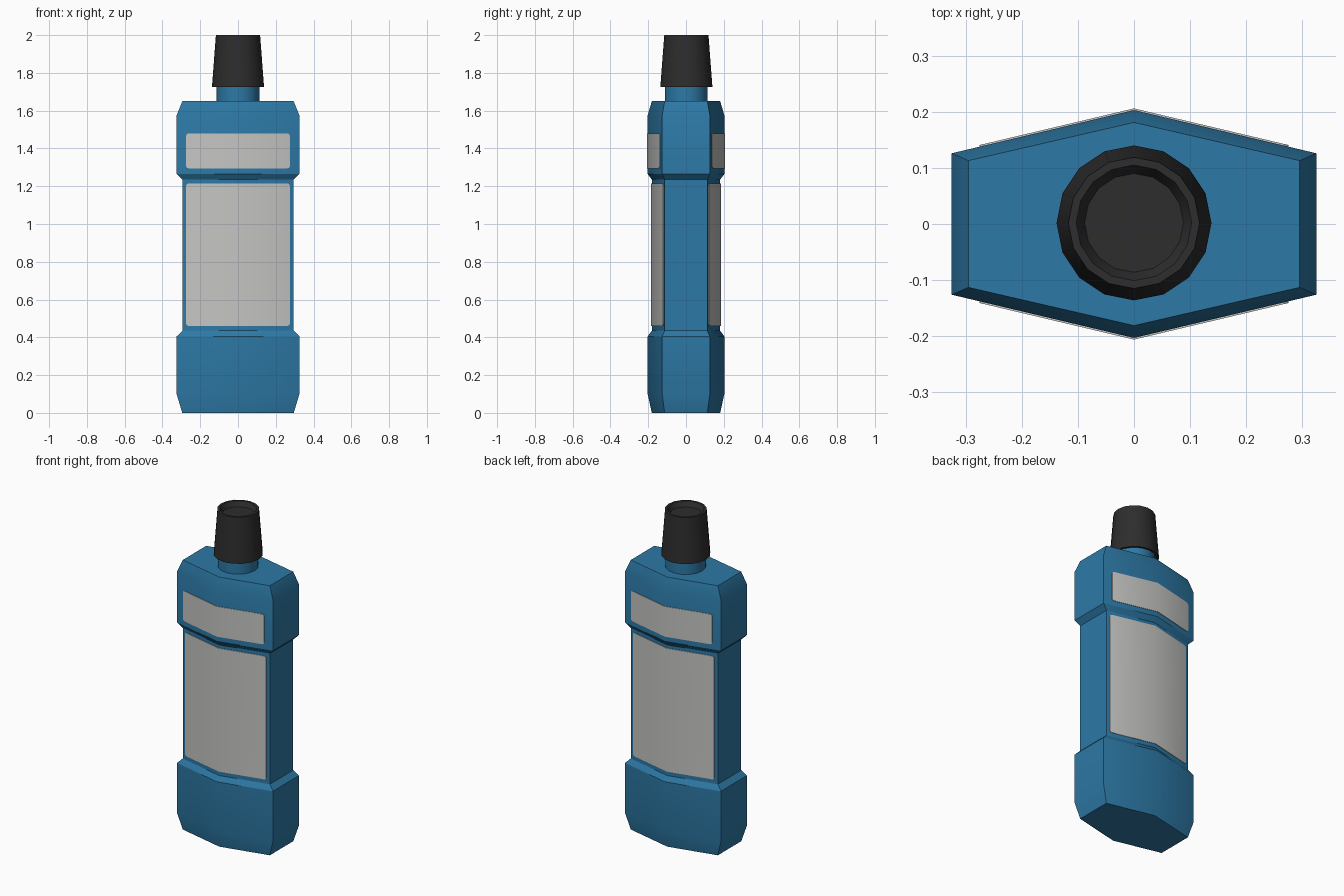
import bpy, bmesh, math

cube = bpy.data.objects.get("Cube")
if cube:
    bpy.data.objects.remove(cube, do_unlink=True)


def material(name, rgb):
    m = bpy.data.materials.new(name)
    m.use_nodes = True
    m.diffuse_color = (*rgb, 1)
    m.node_tree.nodes["Principled BSDF"].inputs["Base Color"].default_value = (*rgb, 1)
    return m


blue = material("bottle blue", (0.026, 0.19, 0.38))
grey = material("label grey", (0.56, 0.56, 0.55))
black = material("cap black", (0.026, 0.026, 0.026))


def finish(name, bm, mat, angle=30):
    bmesh.ops.recalc_face_normals(bm, faces=bm.faces)
    mesh = bpy.data.meshes.new(name)
    bm.to_mesh(mesh)
    bm.free()
    mesh.materials.append(mat)
    obj = bpy.data.objects.new(name, mesh)
    bpy.context.collection.objects.link(obj)
    bpy.ops.object.select_all(action="DESELECT")
    obj.select_set(True)
    bpy.context.view_layer.objects.active = obj
    bpy.ops.object.shade_smooth_by_angle(angle=math.radians(angle))
    return obj


def loft(name, rings, mat):
    """Skin a stack of equal-sized rings and close both ends."""
    bm = bmesh.new()
    loops = [[bm.verts.new(p) for p in ring] for ring in rings]
    n = len(loops[0])
    for a, b in zip(loops, loops[1:]):
        for i in range(n):
            j = (i + 1) % n
            bm.faces.new((a[i], a[j], b[j], b[i]))
    bm.faces.new(loops[0])
    bm.faces.new(loops[-1])
    return finish(name, bm, mat)


# Half width, side half depth and centre half depth of the two hexagons
WIDE = (0.325, 0.126, 0.203)
SLIM = (0.295, 0.113, 0.181)


def hexagon(size, z):
    w, s, c = size
    return [(w, -s, z), (w, s, z), (0, c, z), (-w, s, z), (-w, -s, z), (0, -c, z)]


def circle(r, z, sides=16):
    steps = [2 * math.pi * i / sides for i in range(sides)]
    return [(r * math.cos(t), r * math.sin(t) + 0.002, z) for t in steps]


# Bottle body with a recessed waist
body = [(SLIM, 0), (WIDE, 0.1), (WIDE, 0.405), (SLIM, 0.435),
        (SLIM, 1.235), (WIDE, 1.265), (WIDE, 1.575), (SLIM, 1.65)]
loft("bottle_body", [hexagon(s, z) for s, z in body], blue)

# Neck
loft("bottle_neck", [circle(0.113, z) for z in (1.64, 1.78)], blue)

# Tapered cap: hollow skirt below, dished top
cap = [(0.112, 1.775), (0.126, 1.725), (0.138, 1.725),
       (0.117, 2.0), (0.103, 2.0), (0.088, 1.97)]
loft("cap", [circle(r, z) for r, z in cap], black)


def label(name, size, z0, z1, side, half=0.275, r=0.014):
    """Thin rounded plate folded along the centre ridge."""
    w, s, c = size
    outline = [(0, z0)]
    for cz, start in ((z0 + r, -90), (z1 - r, 0)):
        for k in range(4):
            t = math.radians(start + 30 * k)
            outline.append((half - r + r * math.cos(t), cz + r * math.sin(t)))
    outline.append((0, z1))
    bm = bmesh.new()
    for sign in (1, -1):
        bm.faces.new([bm.verts.new((sign * x, side * (c - (c - s) * x / w + 0.003), z))
                      for x, z in outline])
    bmesh.ops.remove_doubles(bm, verts=bm.verts, dist=0.0001)
    plate = bmesh.ops.extrude_face_region(bm, geom=bm.faces[:])
    moved = [v for v in plate["geom"] if isinstance(v, bmesh.types.BMVert)]
    bmesh.ops.translate(bm, verts=moved, vec=(0, -side * 0.005, 0))
    finish(name, bm, grey)


# Labels on front and back
for word, side in (("front", -1), ("back", 1)):
    label(word + "_upper_label", WIDE, 1.295, 1.48, side)
    label(word + "_main_label", SLIM, 0.46, 1.215, side)
